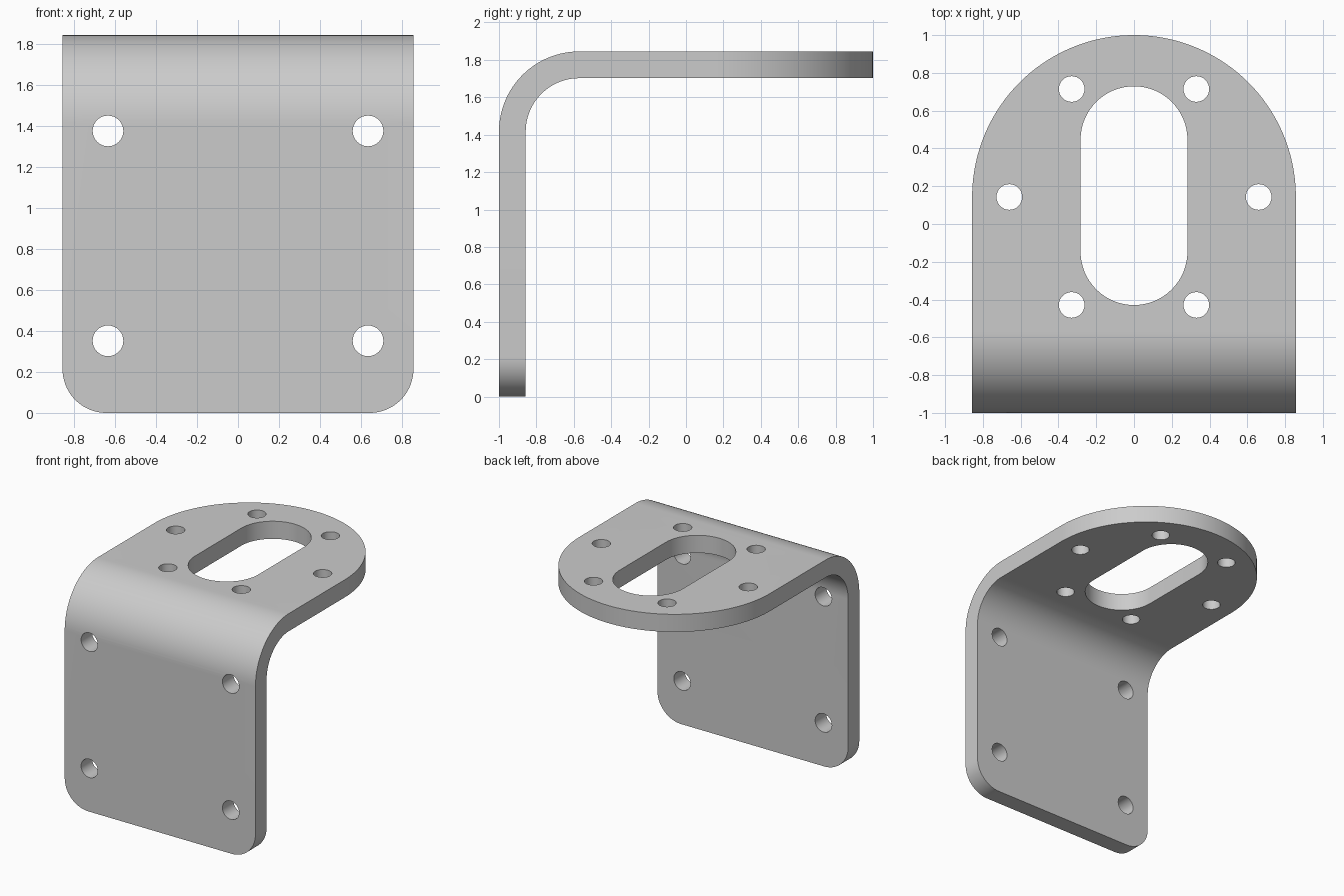
import bpy, bmesh, math
from mathutils import Vector

if "Cube" in bpy.data.objects:
    bpy.data.objects.remove(bpy.data.objects["Cube"])

W = 0.857            # half width, also radius of the rounded flange end
T = 0.143            # sheet thickness
H = 1.845            # height
RO = 0.429           # outer bend radius
CY = 0.143           # centre of the flange end arc

steel = bpy.data.materials.new("grey_steel")
steel.diffuse_color = (0.6, 0.6, 0.6, 1)
steel.use_nodes = True
steel.node_tree.nodes["Principled BSDF"].inputs["Base Color"].default_value = steel.diffuse_color


def arc(cx, cy, r, a0, a1, n):
    return [(cx + r * math.cos(math.radians(a0 + (a1 - a0) * i / n)),
             cy + r * math.sin(math.radians(a0 + (a1 - a0) * i / n))) for i in range(n + 1)]


def prism(name, pts, to3d, lo, hi):
    """Extrude a 2D outline between lo and hi; to3d maps (u, v, depth) to space."""
    bm = bmesh.new()
    face = bm.faces.new([bm.verts.new(to3d(u, v, lo)) for u, v in pts])
    ext = bmesh.ops.extrude_face_region(bm, geom=[face])["geom"]
    shift = Vector(to3d(0, 0, hi)) - Vector(to3d(0, 0, lo))
    bmesh.ops.translate(bm, vec=shift, verts=[g for g in ext if isinstance(g, bmesh.types.BMVert)])
    bmesh.ops.recalc_face_normals(bm, faces=bm.faces)
    me = bpy.data.meshes.new(name)
    bm.to_mesh(me)
    bm.free()
    me.materials.append(steel)
    ob = bpy.data.objects.new(name, me)
    bpy.context.collection.objects.link(ob)
    return ob


along_x = lambda u, v, d: (d, u, v)
along_y = lambda u, v, d: (u, d, v)
along_z = lambda u, v, d: (u, v, d)

# Bent sheet: L profile with concentric bend, wider than needed
by, bz = -1 + RO, H - RO
profile = ([(-1, -0.1)] + arc(by, bz, RO, 180, 90, 32) + [(1.1, H), (1.1, H - T)]
           + arc(by, bz, RO - T, 90, 180, 32) + [(-1 + T, -0.1)])
bracket = prism("bracket", profile, along_x, -1, 1)

cutters = []
# Outline of the horizontal flange and of the vertical plate
flange = [(-W, -1.2), (W, -1.2)] + arc(0, CY, W, 0, 180, 72)
cutters.append((prism("flange_outline", flange, along_z, -0.5, 2.5), 'INTERSECT'))
rc = 0.214
plate = (arc(-W + rc, rc, rc, 180, 270, 18) + arc(W - rc, rc, rc, 270, 360, 18)
         + [(W + 0.2, rc + 0.0), (W + 0.2, 2.2), (-W - 0.2, 2.2), (-W - 0.2, rc)])
cutters.append((prism("plate_outline", plate, along_y, -1.5, 1.5), 'INTERSECT'))

# Slot in the flange
slot = arc(0, CY + 0.303, 0.283, 0, 180, 32) + arc(0, CY - 0.289, 0.283, 180, 360, 32)
cutters.append((prism("slot_cutter", slot, along_z, 1.5, 2), 'DIFFERENCE'))

# Six flange holes on a circle, four plate holes in a rectangle
for i in range(6):
    a = math.radians(60 * i)
    pts = arc(0.66 * math.cos(a), CY + 0.66 * math.sin(a), 0.068, 0, 360, 32)[:-1]
    cutters.append((prism("flange_hole_cutter", pts, along_z, 1.5, 2), 'DIFFERENCE'))
for x in (-0.635, 0.635):
    for z in (0.352, 1.377):
        pts = arc(x, z, 0.075, 0, 360, 32)[:-1]
        cutters.append((prism("plate_hole_cutter", pts, along_y, -1.2, -0.7), 'DIFFERENCE'))

for cutter, op in cutters:
    mod = bracket.modifiers.new(cutter.name, 'BOOLEAN')
    mod.object, mod.operation, mod.solver = cutter, op, 'EXACT'

# Bake the cuts and remove the helpers
dg = bpy.context.evaluated_depsgraph_get()
baked = bpy.data.meshes.new_from_object(bracket.evaluated_get(dg))
bracket.modifiers.clear()
bracket.data = baked
for cutter, op in cutters:
    bpy.data.objects.remove(cutter)

bpy.context.view_layer.objects.active = bracket
bracket.select_set(True)
bpy.ops.object.shade_smooth_by_angle(angle=math.radians(30))
